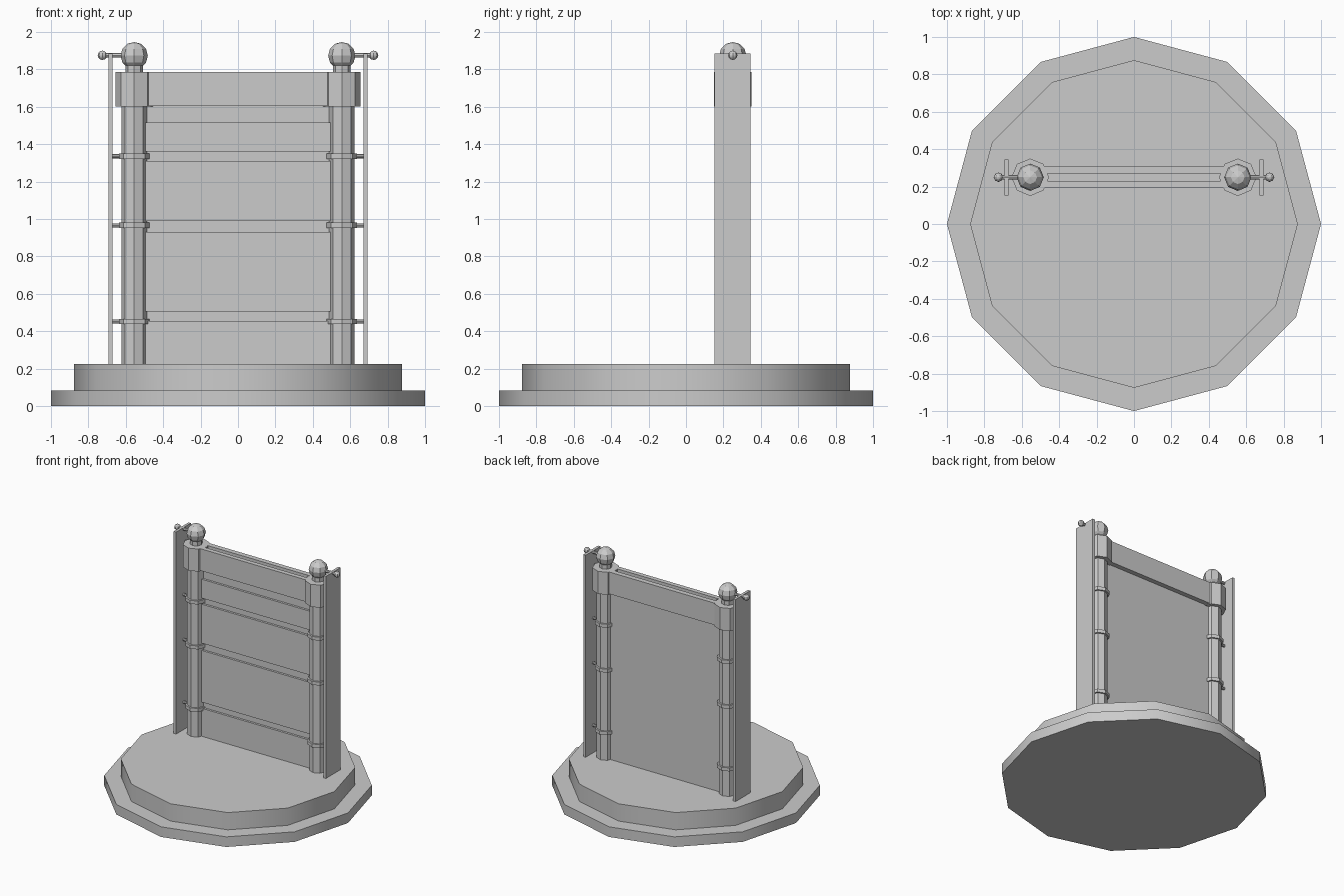
import bpy, math

if "Cube" in bpy.data.objects:
    bpy.data.objects.remove(bpy.data.objects["Cube"])

PY = 0.25   # depth of the whole gate
PX = 0.555  # post offset from the middle


def cyl(name, r, z0, z1, x=0, y=0, n=8, rot=0.0, r2=None):
    bpy.ops.mesh.primitive_cone_add(vertices=n, radius1=r, radius2=r if r2 is None else r2,
                                    depth=z1 - z0, location=(x, y, (z0 + z1) / 2),
                                    rotation=(0, 0, rot))
    o = bpy.context.object
    o.name = name
    return o


def bar(name, r, x0, x1, y, z, n=8):
    bpy.ops.mesh.primitive_cylinder_add(vertices=n, radius=r, depth=abs(x1 - x0),
                                        location=((x0 + x1) / 2, y, z),
                                        rotation=(0, math.pi / 2, 0))
    bpy.context.object.name = name


def box(name, x0, x1, y0, y1, z0, z1):
    bpy.ops.mesh.primitive_cube_add(size=1, location=((x0 + x1) / 2, (y0 + y1) / 2, (z0 + z1) / 2))
    o = bpy.context.object
    o.name = name
    o.scale = (abs(x1 - x0), y1 - y0, z1 - z0)


def ball(name, r, x, z, seg, rings):
    bpy.ops.mesh.primitive_uv_sphere_add(segments=seg, ring_count=rings, radius=r, location=(x, PY, z))
    bpy.context.object.name = name


# Stepped twelve-sided base
for name, r, z0, z1 in (("base_lower", 1.0, 0, 0.083), ("base_upper", 0.876, 0.083, 0.225)):
    cyl(name, r, z0, z1, n=12)
    bpy.ops.object.shade_smooth_by_angle(angle=math.radians(35))

# Posts with collars, finials, rings and side plates
for side, s in (("left", -1), ("right", 1)):
    x = s * PX
    cyl(side + "_post", 0.068, 0.225, 1.62, x, PY)
    cyl(side + "_collar", 0.1, 1.6, 1.785, x, PY)
    cyl(side + "_neck", 0.046, 1.785, 1.83, x, PY)
    ball(side + "_finial", 0.073, x, 1.873, 8, 6)
    bar(side + "_finial_rod", 0.012, x, s * 0.715, PY, 1.875)
    ball(side + "_rod_knob", 0.025, s * 0.725, 1.875, 8, 6)
    box(side + "_side_plate", s * 0.67, s * 0.692, 0.153, 0.345, 0.225, 1.885)
    for i, z in enumerate((0.452, 0.966, 1.335)):
        cyl(f"{side}_ring_{i}", 0.082, z - 0.014, z + 0.014, x, PY)
        bar(f"{side}_ring_pin_{i}", 0.011, x, s * 0.68, PY, z)

# Header made of two boards with a groove between them
box("header_front", -0.5, 0.5, 0.193, 0.231, 1.605, 1.785)
box("header_back", -0.5, 0.5, 0.269, 0.311, 1.605, 1.785)
box("header_core", -0.5, 0.5, 0.23, 0.27, 1.605, 1.755)

# Back sheet and the raised front slats
box("back_panel", -0.52, 0.52, 0.25, 0.272, 0.225, 1.61)
for i, (z0, z1) in enumerate(((0.225, 0.455), (0.505, 0.93), (0.99, 1.31), (1.36, 1.515))):
    box(f"front_slat_{i}", -0.52, 0.52, 0.232, 0.251, z0, z1)
